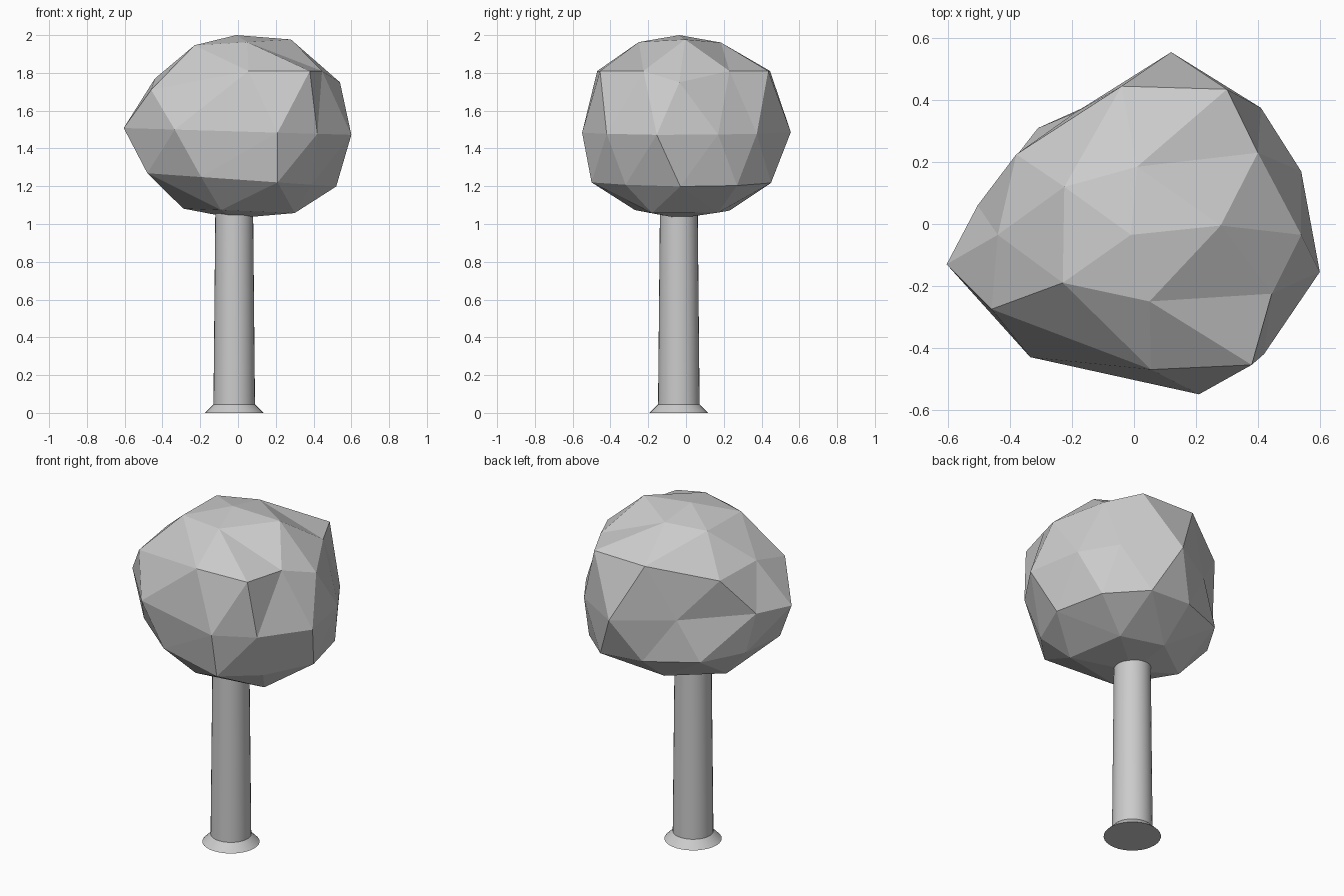
import bpy
import bmesh
import math

default_cube = bpy.data.objects.get("Cube")
if default_cube:
    bpy.data.objects.remove(default_cube, do_unlink=True)

TRUNK_X, TRUNK_Y = -0.02, -0.038


def make_material(name, colour):
    material = bpy.data.materials.new(name)
    material.use_nodes = True
    material.diffuse_color = colour
    shader = next(n for n in material.node_tree.nodes if n.type == "BSDF_PRINCIPLED")
    shader.inputs["Base Color"].default_value = colour
    return material


def make_object(name, bm, material):
    bmesh.ops.recalc_face_normals(bm, faces=bm.faces)
    mesh = bpy.data.meshes.new(name)
    bm.to_mesh(mesh)
    bm.free()
    mesh.materials.append(material)
    obj = bpy.data.objects.new(name, mesh)
    bpy.context.collection.objects.link(obj)
    return obj


def add_ring(bm, points, height, slope=0.0):
    """Ring of vertices at one height, optionally tilted along x."""
    return [bm.verts.new((x, y, height + slope * x)) for x, y in points]


def add_cap(bm, tip, inner, outer, shift):
    """Five-sided faceted cap joining a tip, a ring of five and a ring of ten."""
    for i in range(5):
        a, b = inner[i], inner[(i + 1) % 5]
        first, middle, last = (outer[(2 * i + shift + k) % 10] for k in range(3))
        for face in ((tip, a, b), (a, first, middle), (a, middle, b), (b, middle, last)):
            bm.faces.new(face)


def add_band(bm, girdle, rim):
    """Zigzag band of triangles between two rings of ten."""
    for j in range(10):
        k = (j + 1) % 10
        bm.faces.new((rim[j], girdle[j], rim[k]))
        bm.faces.new((girdle[j], rim[k], girdle[k]))


grey = make_material("plain grey", (0.6, 0.6, 0.6, 1.0))

# Crown: an irregular faceted ball, built ring by ring from the top down
bm = bmesh.new()
top_tip = bm.verts.new((-0.01, -0.035, 2.0))
top_ring = add_ring(bm, [(0.05, -0.25), (0.28, -0.005), (0.01, 0.185),
                         (-0.225, 0.12), (-0.23, -0.19)], 1.96, 0.06)
shoulder = add_ring(bm, [(0.38, -0.455), (0.445, -0.225), (0.54, -0.035),
                         (0.4, 0.23), (0.3, 0.435), (-0.04, 0.445),
                         (-0.38, 0.225), (-0.44, -0.035), (-0.46, -0.275),
                         (0.055, -0.47)], 1.81)
# the shoulder dips at its widest corners
for index, drop in ((2, 0.06), (6, 0.08), (7, 0.04), (8, 0.1)):
    shoulder[index].co.z -= drop
waist = add_ring(bm, [(0.42, -0.42), (0.6, -0.155), (0.54, 0.17), (0.41, 0.375),
                      (0.12, 0.555), (-0.19, 0.36), (-0.505, 0.06),
                      (-0.605, -0.13), (-0.335, -0.43), (0.21, -0.55)], 1.49, -0.03)
underside = add_ring(bm, [(0.21, -0.5), (0.39, -0.32), (0.52, -0.03),
                          (0.45, 0.27), (0.25, 0.45), (-0.02, 0.44),
                          (-0.31, 0.31), (-0.45, 0.08), (-0.48, -0.2),
                          (-0.195, -0.42)], 1.235, -0.07)
bottom_ring = add_ring(bm, [(0.3, -0.18), (0.24, 0.17), (-0.02, 0.23),
                            (-0.29, 0.03), (-0.09, -0.27)], 1.07, -0.04)
bottom_tip = bm.verts.new((TRUNK_X, TRUNK_Y, 1.03))

add_cap(bm, top_tip, top_ring, shoulder, 0)
add_band(bm, waist, shoulder)
add_band(bm, waist, underside)
add_cap(bm, bottom_tip, bottom_ring, underside, 1)
make_object("crown", bm, grey)

# Trunk: a slightly tapered round post with a flared foot
bm = bmesh.new()
SIDES = 32
rings = []
for radius, height in ((0.155, 0.0), (0.11, 0.045), (0.1, 1.08)):
    angles = [math.tau * i / SIDES for i in range(SIDES)]
    circle = [(TRUNK_X + radius * math.cos(a), TRUNK_Y + radius * math.sin(a))
              for a in angles]
    rings.append(add_ring(bm, circle, height))
for lower, upper in zip(rings, rings[1:]):
    for i in range(SIDES):
        k = (i + 1) % SIDES
        bm.faces.new((lower[i], lower[k], upper[k], upper[i]))
bm.faces.new(rings[0])
bm.faces.new(rings[-1])
trunk = make_object("trunk", bm, grey)

bpy.ops.object.select_all(action="DESELECT")
trunk.select_set(True)
bpy.context.view_layer.objects.active = trunk
bpy.ops.object.shade_smooth_by_angle(angle=math.radians(30))
